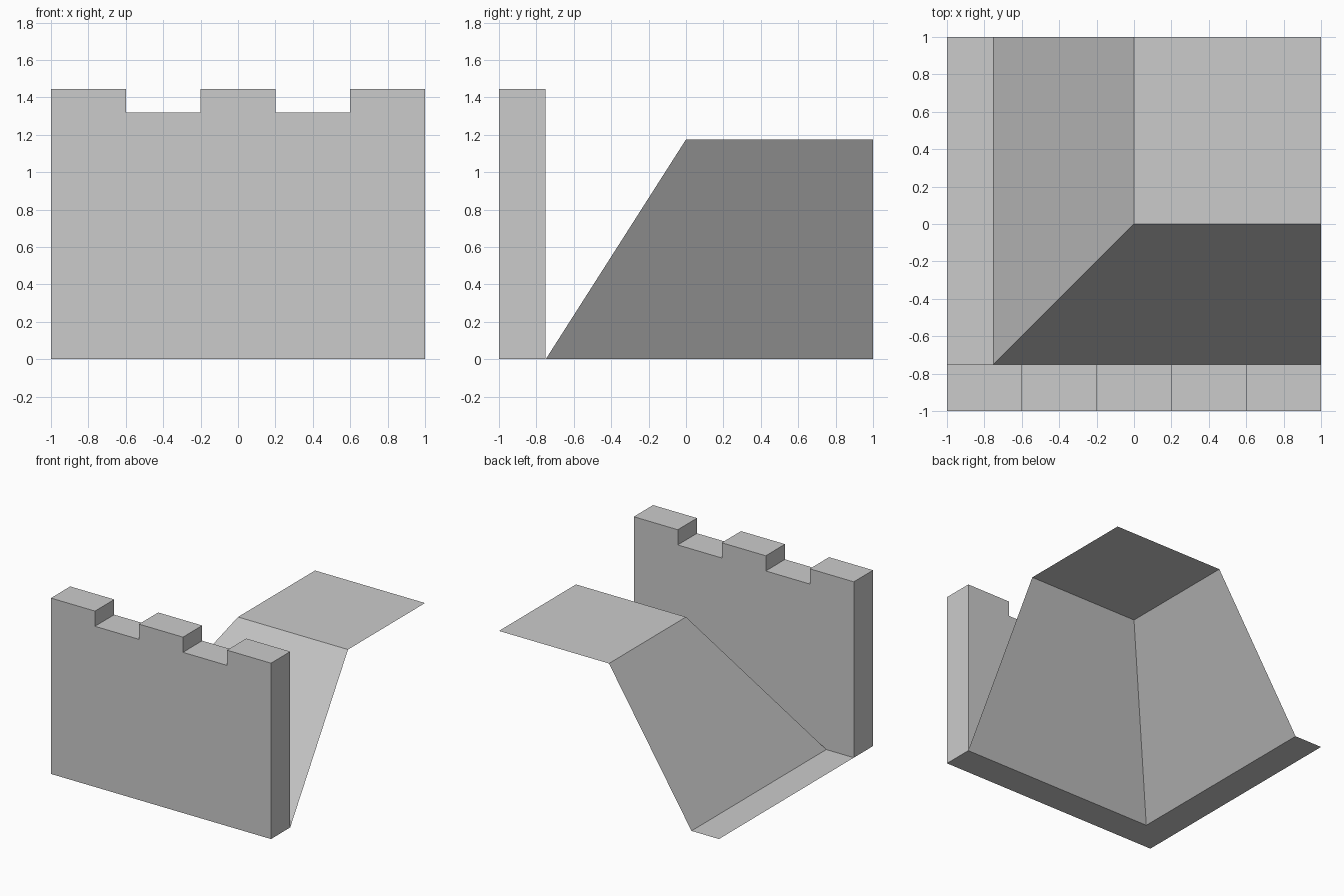
import bpy, bmesh

cube = bpy.data.objects.get("Cube")
if cube:
    bpy.data.objects.remove(cube, do_unlink=True)

# One plain grey for everything
grey = bpy.data.materials.new("stone grey")
grey.use_nodes = True
colour = (0.6, 0.6, 0.6, 1)
grey.diffuse_color = colour
grey.node_tree.nodes["Principled BSDF"].inputs["Base Color"].default_value = colour

FRONT, WALL_BACK = -1.0, -0.75   # wall depth
NOTCH_Z, WALL_Z = 1.32, 1.445    # notch floor and merlon top
FOOT, LEDGE_Z = -0.75, 1.175     # foot of the slopes and plateau height


def add_object(name, bm):
    mesh = bpy.data.meshes.new(name)
    bm.to_mesh(mesh)
    bm.free()
    mesh.materials.append(grey)
    obj = bpy.data.objects.new(name, mesh)
    bpy.context.collection.objects.link(obj)
    return obj


# Battlement wall: notched outline extruded backwards
outline = [(-1, 0), (1, 0)]
levels = [WALL_Z, NOTCH_Z, WALL_Z, NOTCH_Z, WALL_Z]
step = 2 / len(levels)
for i, z in enumerate(levels):
    right = 1 - i * step
    outline += [(right, z), (right - step, z)]

bm = bmesh.new()
face = bm.faces.new([bm.verts.new((x, FRONT, z)) for x, z in outline])
extruded = bmesh.ops.extrude_face_region(bm, geom=[face], use_keep_orig=True)
moved = [v for v in extruded["geom"] if isinstance(v, bmesh.types.BMVert)]
bmesh.ops.translate(bm, verts=moved, vec=(0, WALL_BACK - FRONT, 0))
bmesh.ops.recalc_face_normals(bm, faces=bm.faces)
add_object("battlement_wall", bm)

# Embankment: open sheet of plateau, two mitred slopes and a ground strip
bm = bmesh.new()
foot_corner = bm.verts.new((FOOT, FOOT, 0))
foot_side = bm.verts.new((1, FOOT, 0))
foot_back = bm.verts.new((FOOT, 1, 0))
top_corner = bm.verts.new((0, 0, LEDGE_Z))
top_side = bm.verts.new((1, 0, LEDGE_Z))
top_back = bm.verts.new((0, 1, LEDGE_Z))
top_far = bm.verts.new((1, 1, LEDGE_Z))
strip_front = bm.verts.new((-1, FOOT, 0))
strip_back = bm.verts.new((-1, 1, 0))
bm.faces.new((top_corner, top_side, top_far, top_back))        # plateau
bm.faces.new((foot_corner, foot_side, top_side, top_corner))   # front slope
bm.faces.new((foot_corner, top_corner, top_back, foot_back))   # side slope
bm.faces.new((strip_front, foot_corner, foot_back, strip_back))  # ground strip
add_object("embankment", bm)
